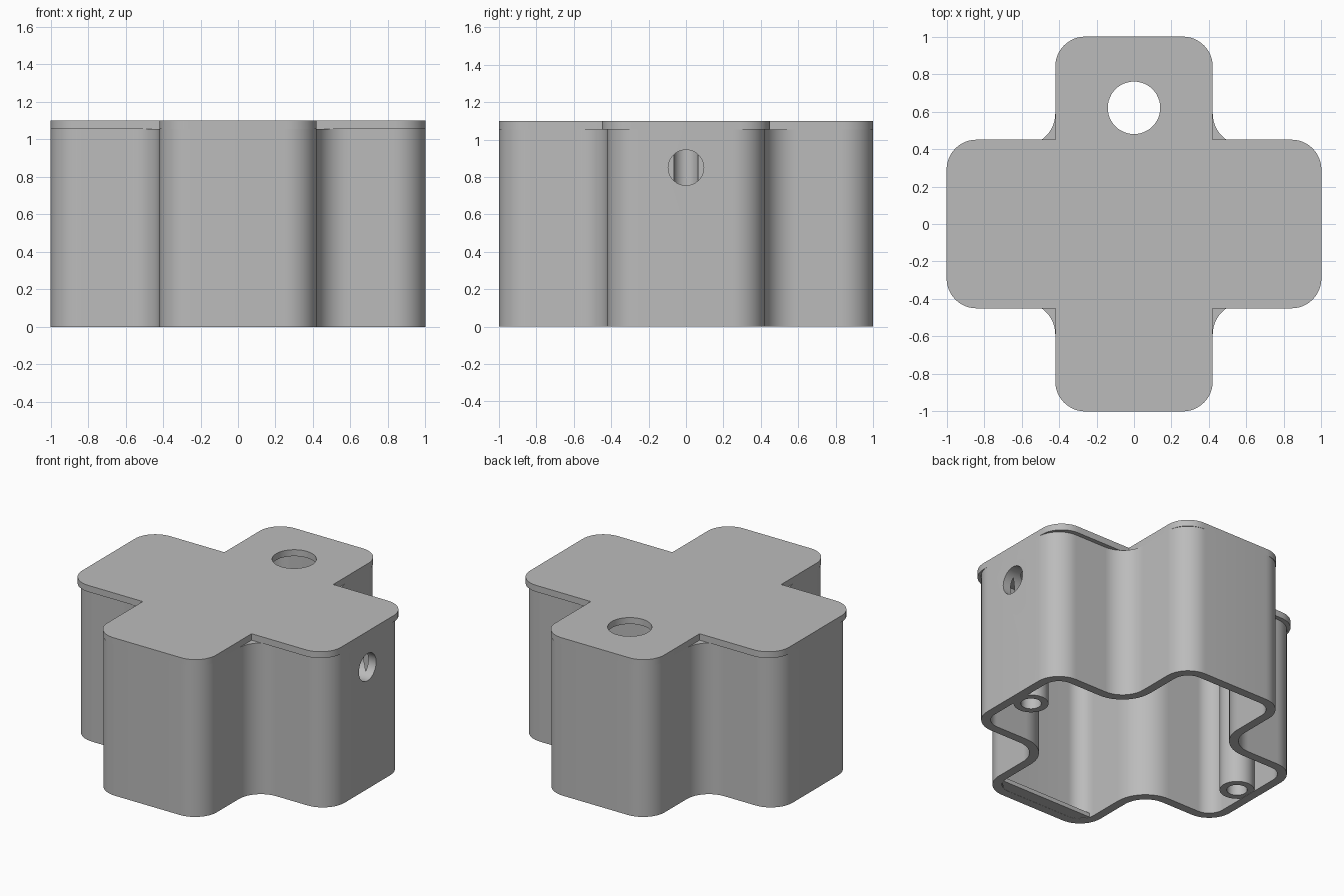
import bpy, bmesh
from math import cos, sin, pi, radians

cube = bpy.data.objects.get("Cube")
if cube:
    bpy.data.objects.remove(cube)

GREY = (0.5, 0.5, 0.5, 1)
grey = bpy.data.materials.new("plain grey")
grey.use_nodes = True
grey.diffuse_color = GREY
grey.node_tree.nodes["Principled BSDF"].inputs["Base Color"].default_value = GREY

LENGTH, HALF, ROUND, WALL = 1.0, 0.42, 0.17, 0.06
LID_BOTTOM, LID_TOP = 1.055, 1.1


def arc(cx, cy, r, start, end, steps=12):
    if r == 0:
        return [(cx, cy)]
    angles = [radians(start + (end - start) * i / steps) for i in range(steps + 1)]
    return [(cx + r * cos(a), cy + r * sin(a)) for a in angles]


def cross(length, half_x, half_y, r_tip, r_inner):
    """Rounded cross outline; half_x and half_y are the half widths of its arms."""
    q = arc(length - r_tip, half_y - r_tip, r_tip, 0, 90)
    q += arc(half_x + r_inner, half_y + r_inner, r_inner, 270, 180)
    q += arc(half_x - r_tip, length - r_tip, r_tip, 0, 90)
    return (q + [(-x, y) for x, y in reversed(q)] + [(-x, -y) for x, y in q]
            + [(x, -y) for x, y in reversed(q)])


def circle(cx, cy, r):
    return arc(cx, cy, r, 0, 360, 48)[:-1]


def extrude(name, outer, z0, z1, inner=None):
    """Solid prism, or a tube when an inner outline is given."""
    bm = bmesh.new()

    def loop(points, z):
        return [bm.verts.new((x, y, z)) for x, y in points]

    def bridge(a, b):
        for i in range(len(a)):
            j = (i + 1) % len(a)
            bm.faces.new((a[i], a[j], b[j], b[i]))

    low, high = loop(outer, z0), loop(outer, z1)
    bridge(low, high)
    if inner:
        in_low, in_high = loop(inner, z0), loop(inner, z1)
        bridge(in_high, in_low)
        bridge(in_low, low)
        bridge(high, in_high)
    else:
        bm.faces.new(low[::-1])
        bm.faces.new(high)
    bmesh.ops.recalc_face_normals(bm, faces=bm.faces)
    mesh = bpy.data.meshes.new(name)
    bm.to_mesh(mesh)
    bm.free()
    mesh.materials.append(grey)
    obj = bpy.data.objects.new(name, mesh)
    bpy.context.collection.objects.link(obj)
    return obj


def select(obj):
    bpy.ops.object.select_all(action='DESELECT')
    obj.select_set(True)
    bpy.context.view_layer.objects.active = obj


def cut(target, cutter):
    mod = target.modifiers.new("hole", 'BOOLEAN')
    mod.operation, mod.solver, mod.object = 'DIFFERENCE', 'EXACT', cutter
    select(target)
    bpy.ops.object.modifier_apply(modifier=mod.name)


# Hollow wall, open at the bottom
wall = extrude("outer_wall", cross(LENGTH, HALF, HALF, ROUND, ROUND), 0, LID_BOTTOM,
               cross(LENGTH - WALL, HALF - WALL, HALF - WALL, ROUND - WALL, ROUND + WALL))

# Top plate with square inner corners, slightly wider across the side arms
lid = extrude("top_plate", cross(LENGTH, HALF, 0.45, 0.16, 0), LID_BOTTOM, LID_TOP)

# Screw posts inside the side arms
posts = [extrude(name, circle(x, 0, 0.11), 0.002, LID_BOTTOM, circle(x, 0, 0.065))
         for name, x in (("left_screw_post", 0.85), ("right_screw_post", -0.85))]

# Low ledge along the inside of the front arm
ledge = extrude("front_ledge", [(-0.37, -0.95), (0.37, -0.95), (0.37, -0.86), (-0.37, -0.86)],
                0.001, 0.03)
for v in ledge.data.vertices:
    if v.co.y < -0.9:
        v.co.x *= 0.75

# Round openings in the plate and in the left arm
lid_cutter = extrude("plate_hole_cutter", circle(0, 0.62, 0.14), 1.0, 1.2)
side_cutter = extrude("side_hole_cutter", circle(0, 0, 0.095), 0.85, 1.1)
for v in side_cutter.data.vertices:
    x, y, z = v.co
    v.co = (z, x, y + 0.85)
cut(lid, lid_cutter)
cut(wall, side_cutter)
cut(posts[0], side_cutter)
for cutter in (lid_cutter, side_cutter):
    bpy.data.objects.remove(cutter)

# Smooth the rounded corners and keep the edges crisp
for obj in [wall, lid, ledge] + posts:
    select(obj)
    bpy.ops.object.shade_smooth_by_angle(angle=radians(30))
